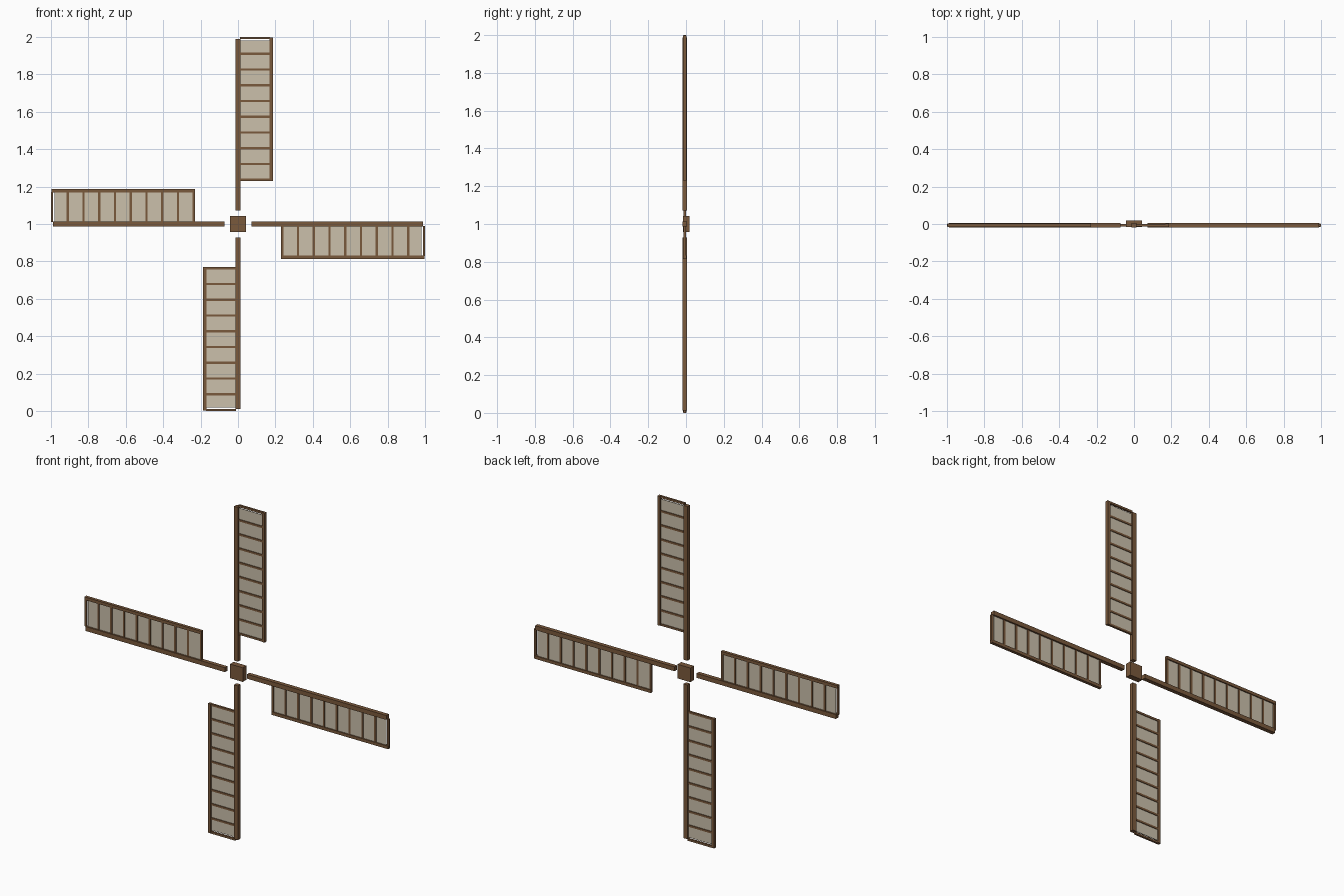
import bpy, math
from mathutils import Matrix, Vector

if "Cube" in bpy.data.objects:
    bpy.data.objects.remove(bpy.data.objects["Cube"])


def material(name, rgb):
    m = bpy.data.materials.new(name)
    m.diffuse_color = (*rgb, 1)
    m.use_nodes = True
    m.node_tree.nodes["Principled BSDF"].inputs["Base Color"].default_value = m.diffuse_color
    return m


wood = material("brown wood", (0.195, 0.100, 0.045))
cloth = material("beige canvas", (0.60, 0.53, 0.41))

CENTRE = Vector((0, 0, 1))


def box(name, x, y, z, mat, turn=0.0):
    """Box from (min, max) ranges around the hub, turned about the y axis."""
    bpy.ops.mesh.primitive_cube_add(size=1)
    ob = bpy.context.object
    ob.name = name
    size = Matrix.Diagonal((x[1] - x[0], y[1] - y[0], z[1] - z[0], 1))
    mid = Matrix.Translation((sum(x) / 2, sum(y) / 2, sum(z) / 2))
    ob.data.transform(Matrix.Translation(CENTRE) @ Matrix.Rotation(turn, 4, 'Y') @ mid @ size)
    ob.data.materials.append(mat)
    return ob


# central hub block
box("hub", (-0.042, 0.042), (-0.015, 0.019), (-0.042, 0.042), wood)

# four identical sails
for i in range(4):
    a = i * math.pi / 2
    # main spar
    box(f"spar_{i}", (-0.013, 0.013), (-0.019, 0.005), (0.072, 0.988), wood, a)
    # outer rail
    box(f"outer_rail_{i}", (0.168, 0.186), (-0.016, 0.002), (0.230, 0.998), wood, a)
    # ladder rungs
    for k in range(10):
        z = 0.236 + k * (0.994 - 0.236) / 9
        box(f"rung_{i}_{k}", (0.010, 0.172), (-0.013, -0.001), (z - 0.006, z + 0.006), wood, a)
    # canvas sheet
    box(f"canvas_{i}", (0.010, 0.172), (-0.009, -0.005), (0.236, 0.981), cloth, a)
